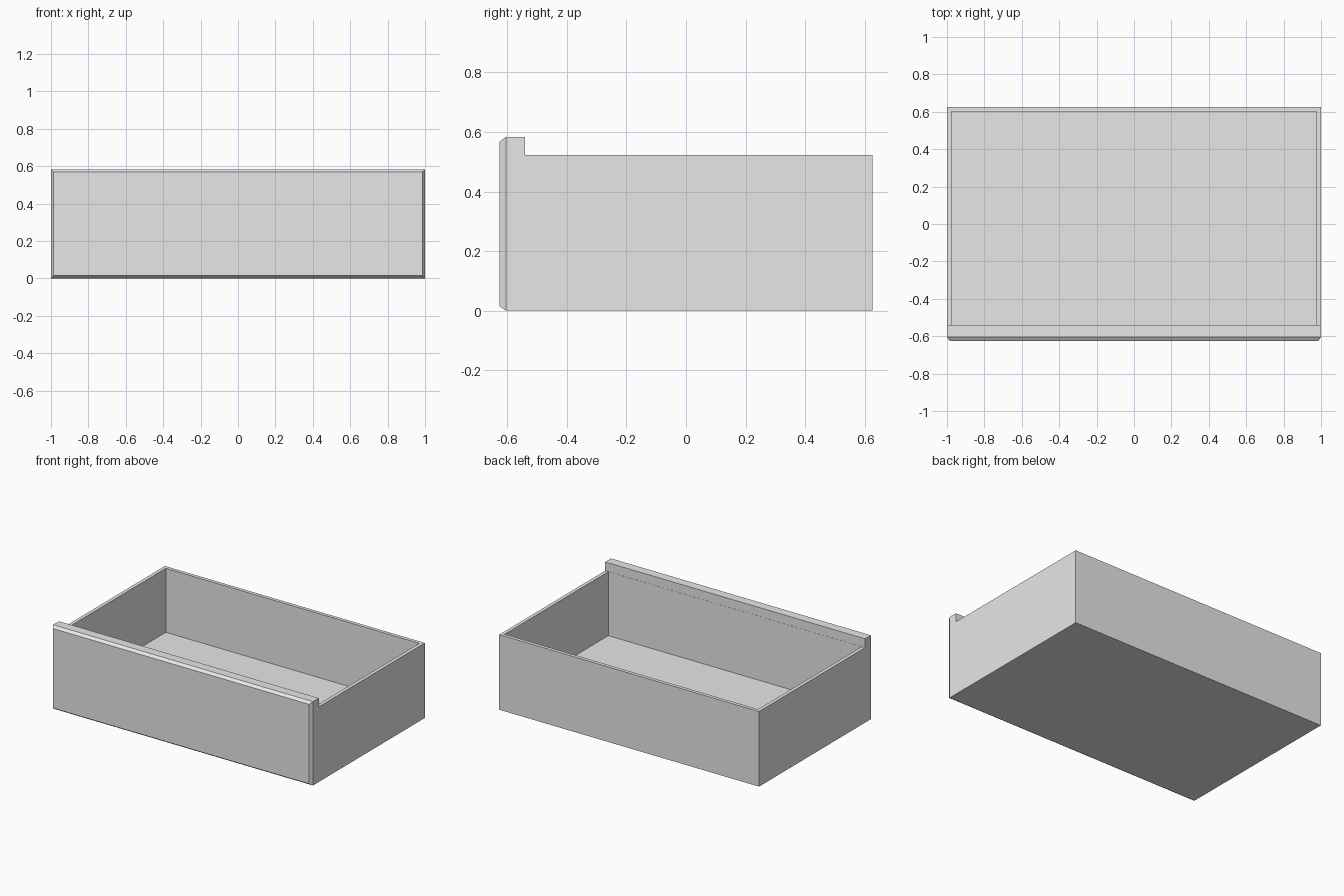
import bpy
import bmesh

cube = bpy.data.objects.get("Cube")
if cube:
    bpy.data.objects.remove(cube, do_unlink=True)

grey = bpy.data.materials.new("plain grey")
grey.use_nodes = True
colour = (0.8, 0.8, 0.8, 1)
grey.diffuse_color = colour
grey.node_tree.nodes["Principled BSDF"].inputs["Base Color"].default_value = colour

FRONT, BACK = -0.625, 0.625
PANEL_BACK = -0.54
PANEL_TOP, BOX_TOP = 0.583, 0.522
WALL, FLOOR, CHAMFER = 0.035, 0.077, 0.021


def new_box(lo, hi):
    bm = bmesh.new()
    bmesh.ops.create_cube(bm, size=1)
    for v in bm.verts:
        v.co = [a + (b - a) * (c + 0.5) for a, b, c in zip(lo, hi, v.co)]
    return bm


def finish(bm, name):
    mesh = bpy.data.meshes.new(name)
    bm.to_mesh(mesh)
    bm.free()
    mesh.materials.append(grey)
    obj = bpy.data.objects.new(name, mesh)
    bpy.context.collection.objects.link(obj)
    return obj


# Open tray: inset the top face and push it down to the floor
bm = new_box((-1, PANEL_BACK, 0), (1, BACK, BOX_TOP))
top = max(bm.faces, key=lambda f: f.calc_center_median().z)
bmesh.ops.inset_region(bm, faces=[top], thickness=WALL)
# The cavity reaches right up to the front panel
for v in top.verts:
    if v.co.y < 0:
        v.co.y = PANEL_BACK + 0.001
well = bmesh.ops.extrude_discrete_faces(bm, faces=[top])["faces"][0]
for v in well.verts:
    v.co.z = FLOOR
finish(bm, "drawer_tray")

# Front panel, taller than the tray, with a chamfered face
bm = new_box((-1, FRONT, 0), (1, PANEL_BACK, PANEL_TOP))
face = min(bm.faces, key=lambda f: f.calc_center_median().y)
bmesh.ops.inset_region(bm, faces=[face], thickness=CHAMFER)
inner = set(face.verts)
for v in bm.verts:
    if v.co.y < FRONT + CHAMFER / 2 and v not in inner:
        v.co.y += CHAMFER
finish(bm, "front_panel")
